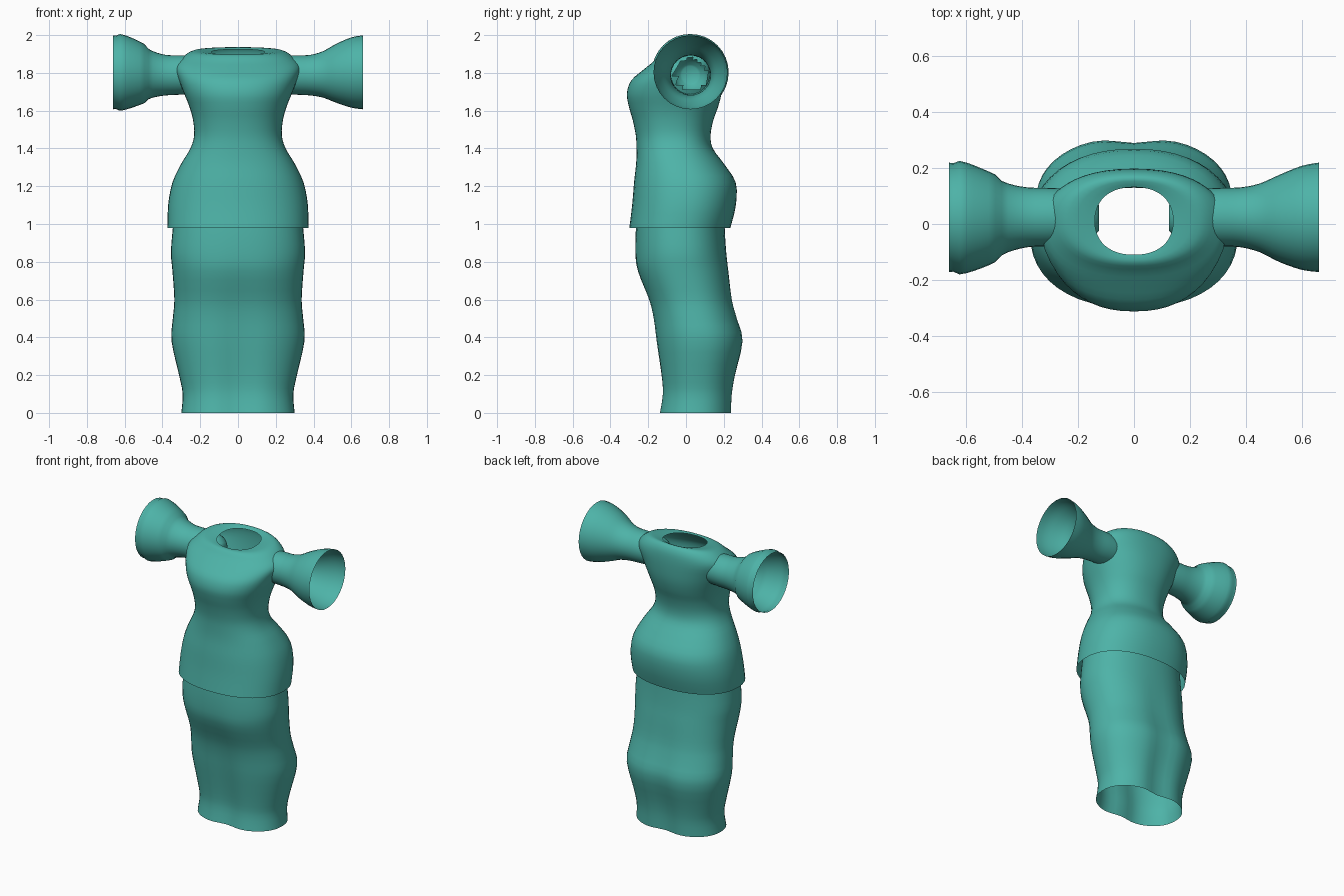
import bpy, bmesh, math

if "Cube" in bpy.data.objects:
    bpy.data.objects.remove(bpy.data.objects["Cube"])

teal = bpy.data.materials.new("teal_cloth")
teal.diffuse_color = (0.075, 0.45, 0.39, 1)
teal.use_nodes = True
teal.node_tree.nodes["Principled BSDF"].inputs["Base Color"].default_value = teal.diffuse_color
SEG = 48


def spline(rows, steps=3):
    """Smoothly subdivide a list of ring parameters (Catmull-Rom)."""
    out = []
    for i in range(len(rows) - 1):
        a, b, c, d = (rows[max(0, min(len(rows) - 1, i + k))] for k in (-1, 0, 1, 2))
        for s in range(steps):
            t = s / steps
            out.append([0.5 * (2 * q + (r - p) * t + (2 * p - 5 * q + 4 * r - u) * t * t
                               + (3 * q - p - 3 * r + u) * t ** 3)
                        for p, q, r, u in zip(a, b, c, d)])
    return out + [list(rows[-1])]


def loft(name, rings, cap=False, keep=None):
    """Skin closed rings of points, optionally capping the last ring."""
    bm = bmesh.new()
    loops = [[bm.verts.new(p) for p in ring] for ring in rings]
    for lo, hi in zip(loops, loops[1:]):
        for i in range(len(lo)):
            j = (i + 1) % len(lo)
            bm.faces.new((lo[i], lo[j], hi[j], hi[i]))
    if cap:
        bm.faces.new(loops[-1])
    if keep:
        drop = [f for f in bm.faces if not keep(f.calc_center_median())]
        bmesh.ops.delete(bm, geom=drop, context='FACES')
    bmesh.ops.recalc_face_normals(bm, faces=bm.faces)
    me = bpy.data.meshes.new(name)
    bm.to_mesh(me)
    bm.free()
    ob = bpy.data.objects.new(name, me)
    bpy.context.collection.objects.link(ob)
    me.materials.append(teal)
    for p in me.polygons:
        p.use_smooth = True
    return ob


def body_ring(z, w, front, back, dent=0, tilt=0, power=2.25):
    """Rounded section; dent pulls in the centre line, tilt raises the back."""
    cy, h = (front + back) / 2, (back - front) / 2
    pts = []
    for i in range(SEG):
        a = 2 * math.pi * i / SEG
        c, s = math.cos(a), math.sin(a)
        x = w * math.copysign(abs(c) ** (2 / power), c)
        y = h * math.copysign(abs(s) ** (2 / power), s)
        y -= math.copysign(dent * math.exp(-(x / 0.09) ** 2), s) if abs(s) > 0.1 else 0
        pts.append((x, cy + y, z + tilt * y))
    return pts


# skirt: z, half width, front y, back y, centre dent
skirt = [
    (0.00, 0.300, -0.155, 0.255, 0.030), (0.10, 0.293, -0.140, 0.260, 0.030),
    (0.20, 0.312, -0.145, 0.275, 0.028), (0.38, 0.352, -0.168, 0.312, 0.022),
    (0.50, 0.345, -0.182, 0.280, 0.016), (0.60, 0.337, -0.205, 0.252, 0.012),
    (0.75, 0.347, -0.260, 0.230, 0.006), (0.85, 0.355, -0.270, 0.215, 0.002),
    (0.98, 0.345, -0.265, 0.205, 0.0), (1.08, 0.335, -0.255, 0.205, 0.0)]
loft("skirt", [body_ring(*r) for r in spline(skirt)])

# bodice: z, half width, front y, back y, dent, tilt
bodice = [
    (0.98, 0.372, -0.300, 0.235, 0, 0), (1.10, 0.370, -0.285, 0.264, 0, 0),
    (1.22, 0.347, -0.275, 0.263, 0, 0), (1.32, 0.300, -0.264, 0.200, 0, 0),
    (1.40, 0.252, -0.262, 0.142, 0, 0), (1.47, 0.232, -0.266, 0.130, 0, 0),
    (1.55, 0.238, -0.282, 0.145, 0, 0), (1.62, 0.257, -0.302, 0.170, 0, 0),
    (1.69, 0.285, -0.313, 0.188, 0, 0), (1.76, 0.312, -0.290, 0.196, 0, 0),
    (1.83, 0.332, -0.225, 0.198, 0, 0.06), (1.88, 0.295, -0.175, 0.190, 0, 0.12),
    (1.915, 0.235, -0.140, 0.165, 0, 0.14), (1.91, 0.140, -0.110, 0.132, 0, 0.12)]


def outside_armhole(c):
    return abs(c.x) < 0.2 or math.hypot(c.y - 0.025, c.z - 1.79) > 0.085


loft("bodice", [body_ring(*r) for r in spline(bodice)], keep=outside_armhole)

# sleeves: x, centre y, centre z, radius, flaring to an open bell cuff
sleeve = [
    (0.663, 0.024, 1.803, 0.196), (0.60, 0.022, 1.802, 0.186),
    (0.52, 0.020, 1.798, 0.156), (0.45, 0.022, 1.792, 0.123),
    (0.38, 0.024, 1.788, 0.107), (0.30, 0.025, 1.789, 0.104),
    (0.22, 0.025, 1.790, 0.098), (0.16, 0.023, 1.790, 0.080),
    (0.125, 0.022, 1.790, 0.045)]
for side, name in ((1, "right_sleeve"), (-1, "left_sleeve")):
    rings = []
    for x, cy, cz, r in spline(sleeve):
        # the left cuff is a little fuller along its length
        if side < 0 and 0.48 < x < 0.64:
            r += 0.012
        rings.append([(side * x, cy + r * math.cos(a), cz + r * math.sin(a))
                      for a in (2 * math.pi * i / 32 for i in range(32))])
    loft(name, rings, cap=True)
